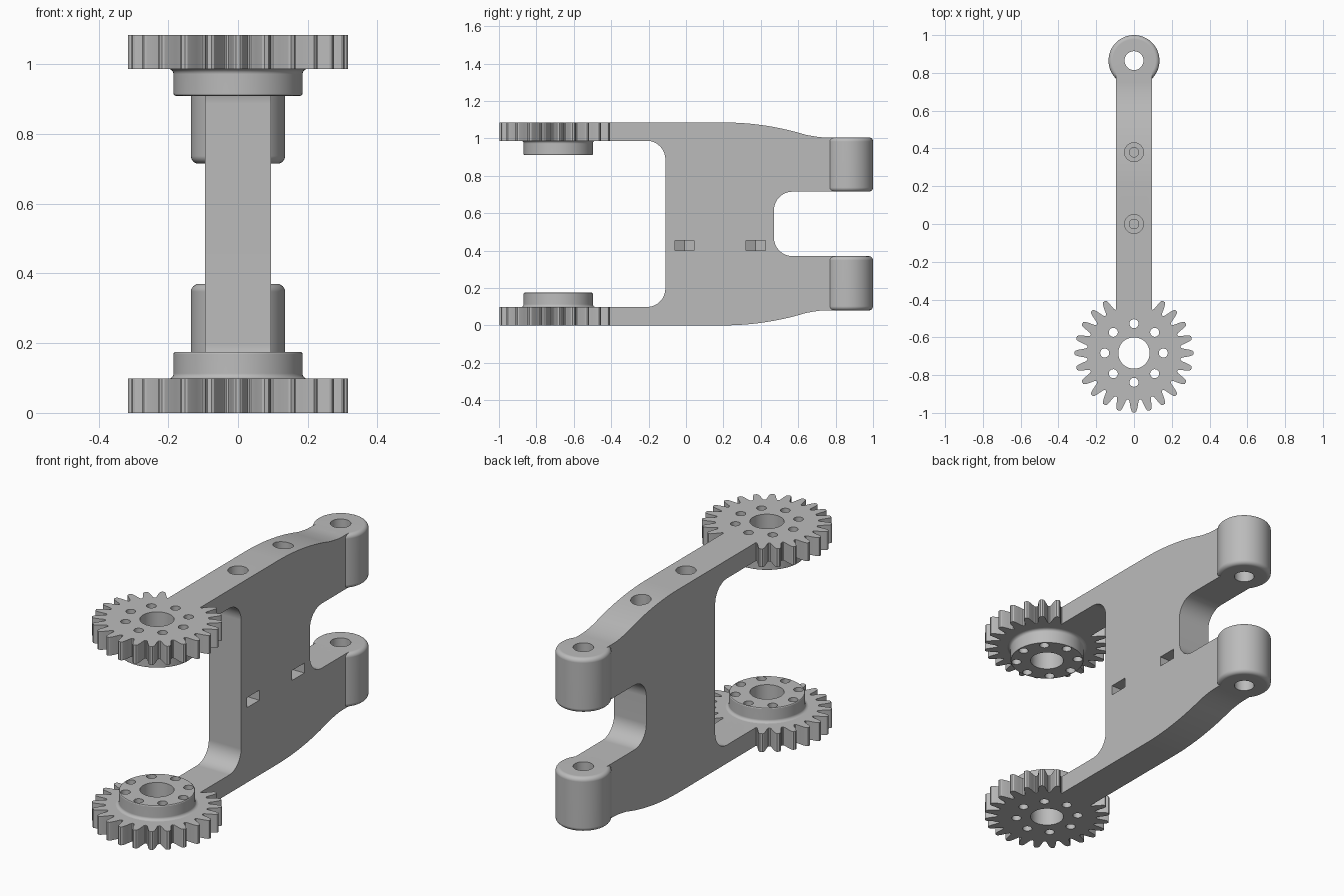
import bpy, bmesh
from math import sin, cos, pi, radians
from mathutils import Vector, Matrix

if "Cube" in bpy.data.objects:
    bpy.data.objects.remove(bpy.data.objects["Cube"], do_unlink=True)

HEIGHT = 1.085
GEAR_Y, LUG_Y = -0.683, 0.865
ARM = 0.098          # arm and gear thickness
HALF_W = 0.095       # half width of the frame plate

grey = bpy.data.materials.new("light_grey")
grey.use_nodes = True
grey.diffuse_color = (0.5, 0.5, 0.5, 1)
grey.node_tree.nodes["Principled BSDF"].inputs["Base Color"].default_value = (0.5, 0.5, 0.5, 1)


def finish(bm, name, flip=False):
    """Turn a bmesh into an object; flip mirrors it to the upper half."""
    if flip:
        bmesh.ops.transform(bm, verts=bm.verts,
                            matrix=Matrix.Translation((0, 0, HEIGHT)) @ Matrix.Diagonal((1, 1, -1, 1)))
    bmesh.ops.recalc_face_normals(bm, faces=bm.faces)
    mesh = bpy.data.meshes.new(name)
    bm.to_mesh(mesh)
    bm.free()
    mesh.materials.append(grey)
    obj = bpy.data.objects.new(name, mesh)
    bpy.context.collection.objects.link(obj)
    return obj


def prism(name, points, depth, flip=False):
    """Extrude a closed outline of 3D points along depth."""
    bm = bmesh.new()
    face = bm.faces.new([bm.verts.new(p) for p in points])
    out = bmesh.ops.extrude_face_region(bm, geom=[face])
    moved = [v for v in out["geom"] if isinstance(v, bmesh.types.BMVert)]
    bmesh.ops.translate(bm, verts=moved, vec=depth)
    return finish(bm, name, flip)


def lathe(name, profile, y, flip=False):
    """Spin a closed (radius, z) profile around the vertical axis at y."""
    bm = bmesh.new()
    vs = [bm.verts.new((r, y, z)) for r, z in profile]
    es = [bm.edges.new((a, b)) for a, b in zip(vs, vs[1:] + vs[:1])]
    bmesh.ops.spin(bm, geom=vs + es, cent=(0, y, 0), axis=(0, 0, 1),
                   angle=2 * pi, steps=64, use_merge=True)
    bmesh.ops.remove_doubles(bm, verts=bm.verts, dist=1e-5)
    return finish(bm, name, flip)


def arc(cx, cy, r, start, end, n=8):
    angles = [radians(start + (end - start) * i / n) for i in range(n + 1)]
    return [(cx + r * cos(a), cy + r * sin(a)) for a in angles]


def drill(x, y, r, z0, z1, n=32):
    ring = [(px, py, z0) for px, py in arc(x, y, r, 0, 360, n)[:-1]]
    return prism("drill_cutter", ring, (0, 0, z1 - z0))


def activate(obj):
    bpy.ops.object.select_all(action='DESELECT')
    obj.select_set(True)
    bpy.context.view_layer.objects.active = obj


def cut(obj, cutters):
    activate(obj)
    for c in cutters:
        c.hide_render = True
        mod = obj.modifiers.new("cut", 'BOOLEAN')
        mod.operation, mod.solver, mod.object = 'DIFFERENCE', 'EXACT', c
        bpy.ops.object.modifier_apply(modifier=mod.name)
        bpy.data.objects.remove(c, do_unlink=True)


def smooth(obj):
    activate(obj)
    bpy.ops.object.shade_smooth_by_angle(angle=radians(30))
    obj.modifiers.new("even_shading", 'WEIGHTED_NORMAL').keep_sharp = True


# Frame plate: lower half of the side outline, mirrored to the upper half
R = 1.5
half = arc(-0.21, 0.198, 0.1, 0, -90)
half += [(-0.46, ARM), (-0.46, 0)]
half += [(0.2 + R * sin(a), R * (1 - cos(a))) for a in [0.3 * i / 10 for i in range(11)]]
half += [(0.69, 0.075), (0.72, 0.079), (0.75, 0.08), (0.8, 0.08), (0.8, 0.37)]
half += arc(0.57, 0.47, 0.1, -90, -180)
outline = half + [(y, HEIGHT - z) for y, z in reversed(half)]
frame = prism("frame_plate", [(-HALF_W, y, z) for y, z in outline], (2 * HALF_W, 0, 0))

# Counterbored screw holes from the top and nut pockets open on the left side
cutters = []
for y in (0, 0.38):
    cutters += [drill(0, y, 0.05, 0.62, 1.2), drill(0, y, 0.025, 0.36, 0.63)]
    c = y - 0.008
    pocket = [(-0.06, c), (-0.03, c + 0.052), (0.12, c + 0.052), (0.12, c - 0.052), (-0.03, c - 0.052)]
    cutters.append(prism("pocket_cutter", [(px, py, 0.4) for px, py in pocket], (0, 0, 0.053)))
cut(frame, cutters)
smooth(frame)

# Gear outline: one rounded tooth repeated around the circle
TEETH = 24
flank = [(-0.5, 0.248), (-0.42, 0.25), (-0.36, 0.257), (-0.29, 0.275), (-0.22, 0.295), (-0.15, 0.31), (-0.07, 0.315)]
tooth = flank + [(-t, r) for t, r in reversed(flank[1:])]
gear_outline = []
for i in range(TEETH):
    for t, r in tooth:
        a = -pi / 2 + (i + t) * 2 * pi / TEETH
        gear_outline.append((r * cos(a), GEAR_Y + r * sin(a), 0))

# Hub: flared base, slightly rounded rim
hub_profile = [(0.083, ARM), (0.2, ARM)]
hub_profile += arc(0.2, ARM + 0.015, 0.015, -90, -180, 4)[1:]
hub_profile += arc(0.179, 0.169, 0.006, 0, 90, 3) + [(0.083, 0.175)]

# Lug: bored cylinder with rounded rims
lug_profile = [(0.05, 0.08)] + arc(0.113, 0.102, 0.022, -90, 0, 6)
lug_profile += arc(0.113, 0.348, 0.022, 0, 90, 6) + [(0.05, 0.37)]

for side, flip in (("lower", False), ("upper", True)):
    gear = prism(side + "_gear", gear_outline, (0, 0, ARM), flip)
    hub = lathe(side + "_gear_hub", hub_profile, GEAR_Y, flip)
    for part in (gear, hub):
        holes = [drill(0.155 * cos(k * pi / 4), GEAR_Y + 0.155 * sin(k * pi / 4), 0.024, -0.1, 1.2, 24)
                 for k in range(8)]
        if part is gear:
            holes.append(drill(0, GEAR_Y, 0.083, -0.1, 1.2, 64))
        cut(part, holes)
        smooth(part)
    smooth(lathe(side + "_lug", lug_profile, LUG_Y, flip))
